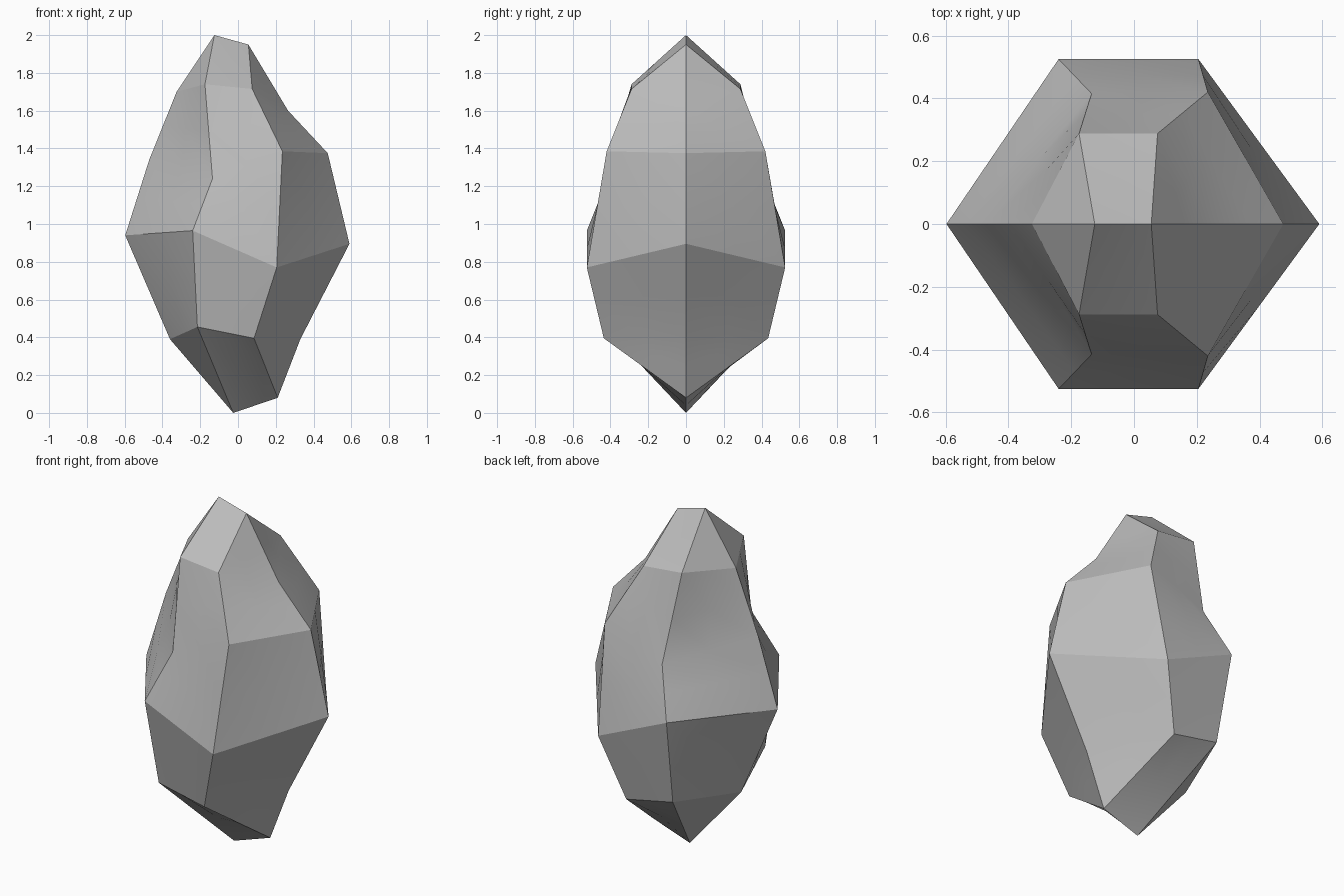
import bpy, math

if "Cube" in bpy.data.objects:
    bpy.data.objects.remove(bpy.data.objects["Cube"])

# Each ring: left ridge (x, z), side-left (x, y, z), side-right (x, y, z), right ridge (x, z)
RINGS = [
    ((-0.325, 1.70), (-0.175, 0.288, 1.74), (0.075, 0.288, 1.715), (0.265, 1.60)),
    ((-0.47, 1.34), (-0.135, 0.415, 1.24), (0.235, 0.42, 1.385), (0.475, 1.375)),
    ((-0.597, 0.94), (-0.24, 0.525, 0.965), (0.205, 0.525, 0.77), (0.59, 0.895)),
    ((-0.36, 0.39), (-0.215, 0.43, 0.455), (0.085, 0.435, 0.395), (0.33, 0.39)),
]
TOP = [(-0.125, 0, 2.0), (0.055, 0, 1.95)]
BOTTOM = [(-0.025, 0, 0.0), (0.21, 0, 0.08)]

# Mirrored six-sided rings between two short ridge edges
verts = []
for left, sl, sr, right in RINGS:
    verts += [(left[0], 0, left[1]),
              (sl[0], -sl[1], sl[2]), (sr[0], -sr[1], sr[2]),
              (right[0], 0, right[1]),
              sr, sl]
t = len(verts)
verts += TOP + BOTTOM

faces = []
for r in range(len(RINGS) - 1):
    for i in range(6):
        j = (i + 1) % 6
        faces.append((r * 6 + i, (r + 1) * 6 + i, (r + 1) * 6 + j, r * 6 + j))


def cap(base, a, b, flip):
    """Close a ring onto the ridge edge a-b."""
    quads = [(a, base, base + 1), (a, base + 1, base + 2, b), (b, base + 2, base + 3),
             (b, base + 3, base + 4), (b, base + 4, base + 5, a), (a, base + 5, base)]
    faces.extend(tuple(reversed(f)) if flip else f for f in quads)


cap(0, t, t + 1, False)
cap(18, t + 2, t + 3, True)

mesh = bpy.data.meshes.new("rock")
mesh.from_pydata(verts, [], faces)
rock = bpy.data.objects.new("rock", mesh)
bpy.context.collection.objects.link(rock)

# Stone colour
stone = bpy.data.materials.new("stone grey")
stone.diffuse_color = (0.5, 0.5, 0.5, 1)
stone.use_nodes = True
stone.node_tree.nodes["Principled BSDF"].inputs["Base Color"].default_value = stone.diffuse_color
mesh.materials.append(stone)

# Faceted shading, with the twisted facets split into finer patches
bpy.context.view_layer.objects.active = rock
rock.select_set(True)
bpy.ops.object.shade_smooth_by_angle(angle=math.radians(15))
sub = rock.modifiers.new("facets", 'SUBSURF')
sub.subdivision_type = 'SIMPLE'
sub.levels = sub.render_levels = 1
